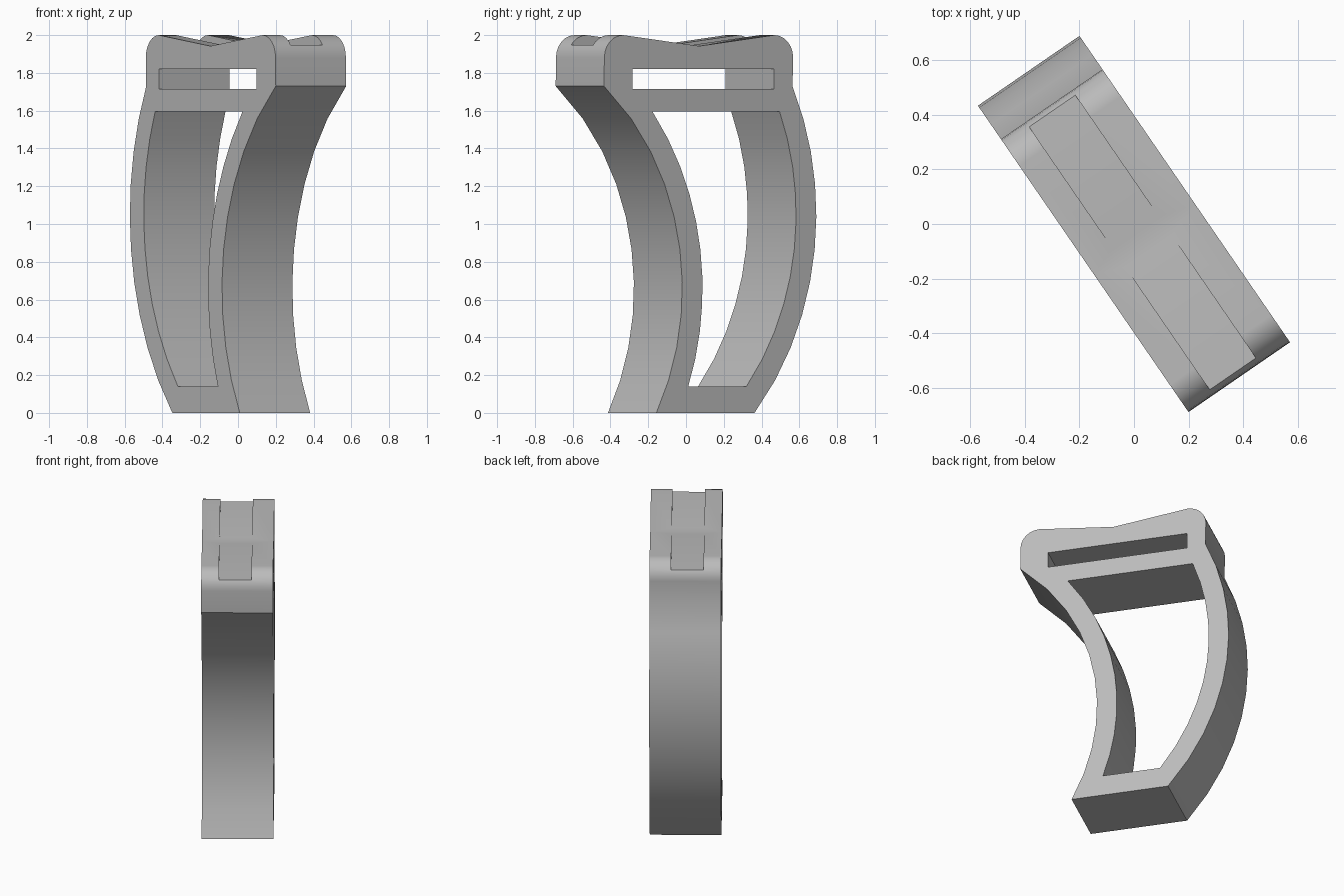
import bpy, bmesh
from math import radians, sqrt, sin, cos, pi

cube = bpy.data.objects.get("Cube")
if cube:
    bpy.data.objects.remove(cube, do_unlink=True)

grey = bpy.data.materials.new("plain_grey")
grey.use_nodes = True
colour = (0.5, 0.5, 0.5, 1)
grey.diffuse_color = colour
grey.node_tree.nodes["Principled BSDF"].inputs["Base Color"].default_value = colour


def prism(name, profile, v0, v1):
    """Extrude a side profile of (length, height) points across the width."""
    bm = bmesh.new()
    face = bm.faces.new([bm.verts.new((u, v0, z)) for u, z in profile])
    out = bmesh.ops.extrude_face_region(bm, geom=[face])
    verts = [g for g in out["geom"] if isinstance(g, bmesh.types.BMVert)]
    bmesh.ops.translate(bm, verts=verts, vec=(0, v1 - v0, 0))
    bmesh.ops.recalc_face_normals(bm, faces=bm.faces)
    mesh = bpy.data.meshes.new(name)
    bm.to_mesh(mesh)
    bm.free()
    mesh.materials.append(grey)
    obj = bpy.data.objects.new(name, mesh)
    bpy.context.collection.objects.link(obj)
    return obj


def bow(centre_u, centre_z, radius, z0, z1, steps=10):
    """Arc bulging towards the back, from height z0 to z1."""
    heights = [z0 + (z1 - z0) * i / steps for i in range(steps + 1)]
    return [(centre_u - sqrt(radius ** 2 - (z - centre_z) ** 2), z) for z in heights]


def corner(u, z, radius, start, steps=6):
    """Quarter-round running clockwise or back from a start angle."""
    angles = [start + pi / 2 * i / steps for i in range(steps + 1)]
    return [(u + radius * cos(a), z + radius * sin(a)) for a in angles]


def rectangle(u0, u1, z0, z1):
    return [(u0, z0), (u1, z0), (u1, z1), (u0, z1)]


# Body: curved front and back legs below a round-cornered head with a dipped top
half = 0.226
BACK, FRONT = (0.905, 1.05), (1.569, 0.66)
wall = 0.13
outline = bow(*FRONT, 1.39, 0, 1.73)
outline += corner(0.56, 1.88, 0.12, 0)
outline += [(0.07, 1.942)]
outline += corner(-0.413, 1.88, 0.12, pi / 2)
outline += bow(*BACK, 1.587, 1.73, 0)
body = prism("curved_frame", outline, -half, half)

# Openings: large window between the legs, head slot and shallow top groove
window = bow(*FRONT, 1.39 + wall, 0.14, 1.595) + bow(*BACK, 1.587 - wall, 1.595, 0.14)
cutters = [
    prism("window_cutter", window, -1, 1),
    prism("slot_cutter", rectangle(-0.41, 0.5, 1.715, 1.82), -1, 1),
    prism("groove_cutter", rectangle(-1, 1, 1.947, 2.2), -0.115, 0.09),
]
bpy.ops.object.select_all(action="DESELECT")
bpy.context.view_layer.objects.active = body
body.select_set(True)
for cutter in cutters:
    cutter.hide_render = True
    mod = body.modifiers.new(cutter.name, "BOOLEAN")
    mod.operation, mod.solver, mod.object = "DIFFERENCE", "EXACT", cutter
    bpy.ops.object.modifier_apply(modifier=mod.name)
for cutter in cutters:
    bpy.data.objects.remove(cutter, do_unlink=True)

bpy.ops.object.shade_smooth_by_angle(angle=radians(30))
body.rotation_euler.z = radians(-55.5)
